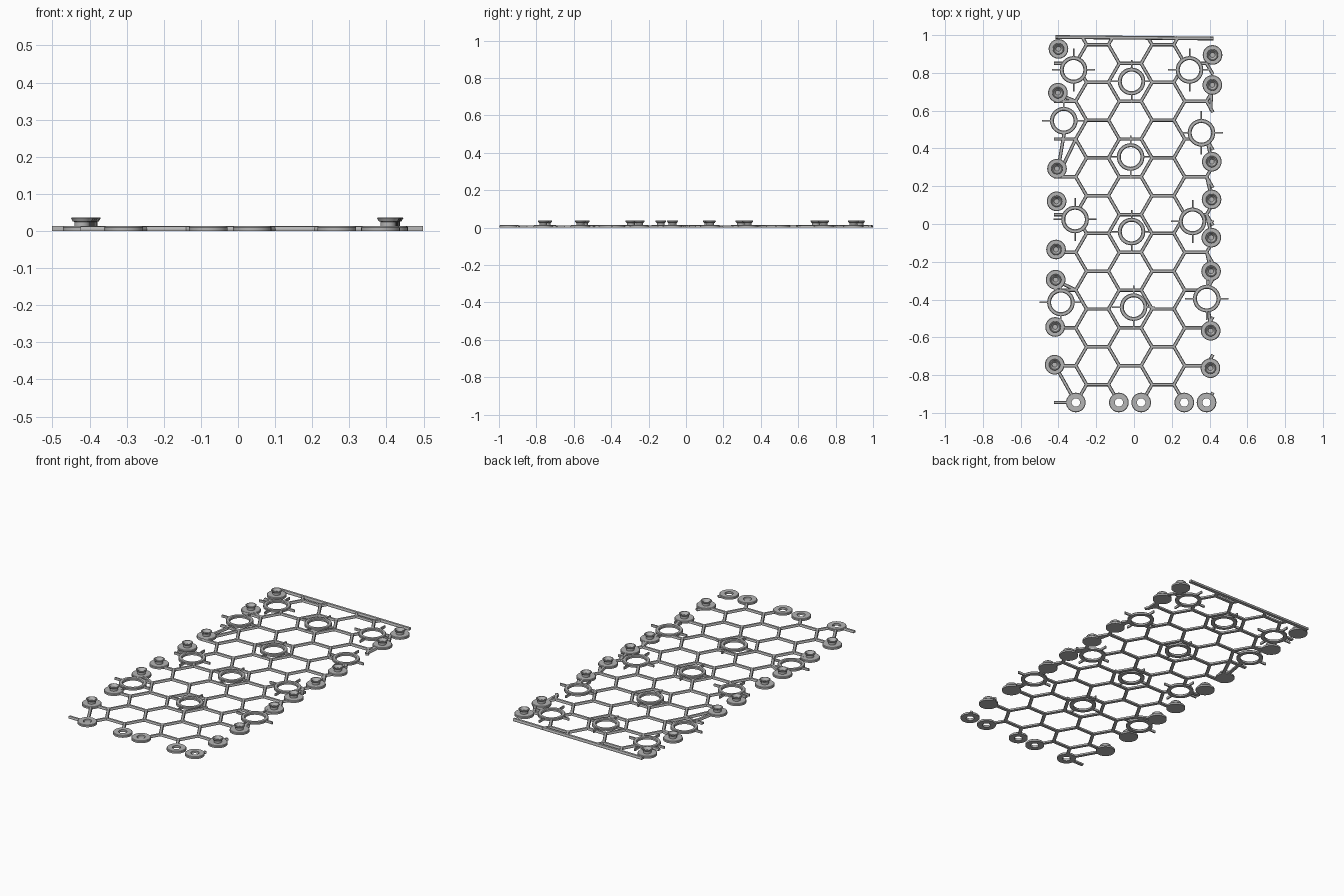
import bpy, bmesh, math
from mathutils import Vector

cube = bpy.data.objects.get("Cube")
if cube:
    bpy.data.objects.remove(cube, do_unlink=True)

grey = bpy.data.materials.new("plain_grey")
grey.use_nodes = True
colour = (0.46, 0.46, 0.46, 1)
grey.diffuse_color = colour
grey.node_tree.nodes["Principled BSDF"].inputs["Base Color"].default_value = colour


def finish(bm, name):
    bmesh.ops.recalc_face_normals(bm, faces=bm.faces[:])
    mesh = bpy.data.meshes.new(name)
    bm.to_mesh(mesh)
    bm.free()
    mesh.materials.append(grey)
    obj = bpy.data.objects.new(name, mesh)
    bpy.context.collection.objects.link(obj)
    return obj


def bar(bm, a, b, low=0.018, top=0.012, height=0.012):
    """Straight strand with a tapered section, from a to b on the ground."""
    a, b = Vector(a), Vector(b)
    side = (b - a).normalized().orthogonal()
    ends = []
    for p in (a, b):
        ends.append([bm.verts.new((*(p + side * w / 2), z)) for w, z in
                     ((-low, 0), (low, 0), (low, height / 2), (top, height),
                      (-top, height), (-low, height / 2))])
    n = len(ends[0])
    for i in range(n):
        j = (i + 1) % n
        bm.faces.new((ends[0][i], ends[0][j], ends[1][j], ends[1][i]))
    bm.faces.new(ends[0])
    bm.faces.new(ends[1])


def lathe(bm, centre, profile, closed=False, sides=32):
    """Spin a (radius, height) profile about a vertical axis."""
    rows = []
    for r, z in profile:
        if r == 0:
            rows.append([bm.verts.new((*centre, z))] * sides)
        else:
            rows.append([bm.verts.new((centre[0] + r * math.cos(t), centre[1] + r * math.sin(t), z))
                         for t in (math.tau * k / sides for k in range(sides))])
    pairs = list(zip(rows, rows[1:]))
    if closed:
        pairs.append((rows[-1], rows[0]))
    for p, q in pairs:
        for i in range(sides):
            j = (i + 1) % sides
            bm.faces.new(list(dict.fromkeys((p[i], p[j], q[j], q[i]))))


# Layout of the fittings
ring_spots = [(-.32, .816), (.294, .816), (-.013, .755), (-.372, .547), (.357, .483), (-.018, .355),
              (-.312, .024), (.31, .014), (-.013, -.04), (-.387, -.415), (.385, -.395), (-.002, -.44)]
left_y = [.927, .695, .293, .12, -.135, -.295, -.545, -.745]
right_y = [.895, .736, .33, .13, -.072, -.25, -.565, -.763]
stud_spots = ([(-.40 - .012 * (.927 - y), y) for y in left_y]
              + [(.413 - .008 * (.5 - y) / 1.2, y) for y in right_y])
socket_spots = [(x, -.945) for x in (-.308, -.08, .038, .266, .384)]
holes = [(c, .062) for c in ring_spots] + [(c, .035) for c in socket_spots]


def inside(p):
    return (-.426 < p.x < .418 and p.y < .99
            and all((p - Vector(c)).length > r for c, r in holes))


def strand(bm, a, b, steps=60):
    """Add a strand, leaving out stretches inside fittings or past the edge."""
    a, b = Vector(a), Vector(b)
    start = last = None
    for k in range(steps + 1):
        p = a.lerp(b, k / steps)
        if inside(p):
            start, last = start or p, p
        if (not inside(p) or k == steps) and start:
            if (last - start).length > 0.008:
                bar(bm, start, last)
            start = None


# Honeycomb net
bm = bmesh.new()
side = 0.1155
for col in range(-2, 3):
    x = -.02 + col * 1.5 * side
    odd = col % 2
    for k in range(-1, 10):
        y = (.95 if odd else .85) - .2 * k
        if y < -.96:
            continue
        l, r = x - side / 2, x + side / 2
        if y < .96 and y > -.9:
            strand(bm, (l, y), (r, y))
        if odd or col == 2:
            for dy in (.1, -.1):
                if y + dy > -.96:
                    strand(bm, (r, y), (r + side / 2, y + dy))
                    if odd:
                        strand(bm, (l, y), (l - side / 2, y + dy))
strand(bm, (-.424, -.945), (-.31, -.945))
# Slanting ties on the border
for a, b in (((-.40, .30), (-.37, .48)), ((-.308, .45), (-.38, .30)), ((-.41, .69), (-.308, .65)),
             ((-.42, -.295), (-.308, -.35)), ((-.42, -.745), (-.308, -.945)),
             ((.385, .45), (.413, .33)), ((.413, .736), (.405, .60)),
             ((.385, .25), (.413, .13)), ((.385, .05), (.413, -.072)),
             ((.385, -.15), (.408, -.25)), ((.408, -.25), (.40, -.35)),
             ((.395, -.45), (.405, -.565))):
    strand(bm, a, b)
finish(bm, "honeycomb_net")

# Straight bar along the back edge
bm = bmesh.new()
bar(bm, (-.415, .99), (.42, .982), .02, .013, .014)
finish(bm, "back_bar")

# Large rings with four prongs each
for n, c in enumerate(ring_spots):
    bm = bmesh.new()
    lathe(bm, c, [(.052, 0), (.073, 0), (.073, .01), (.07, .014), (.056, .014), (.052, .01)], True)
    for k in range(4):
        d = Vector((math.cos(k * math.pi / 2), math.sin(k * math.pi / 2)))
        bar(bm, Vector(c) + d * .07, Vector(c) + d * .114, .008, .007, .014)
    finish(bm, f"large_ring_{n + 1}")

# Press studs with a flared, hollow head
for n, c in enumerate(stud_spots):
    bm = bmesh.new()
    lathe(bm, c, [(0, 0), (.052, 0), (.052, .01), (.049, .013), (.021, .013), (.021, .025),
                  (.025, .026), (.03, .035), (.028, .037), (.024, .037), (.013, .022), (0, .022)])
    finish(bm, f"press_stud_{n + 1}")

# Open sockets along the front edge
for n, c in enumerate(socket_spots):
    bm = bmesh.new()
    lathe(bm, c, [(.022, 0), (.052, 0), (.052, .01), (.049, .013), (.022, .013)], True)
    finish(bm, f"socket_{n + 1}")

# Smooth round parts, keeping the edges sharp
bpy.ops.object.select_all(action='DESELECT')
for obj in bpy.context.collection.objects:
    if obj.type == 'MESH' and obj.name.startswith(("large_ring", "press_stud", "socket")):
        obj.select_set(True)
        bpy.context.view_layer.objects.active = obj
bpy.ops.object.shade_smooth_by_angle(angle=math.radians(30))
